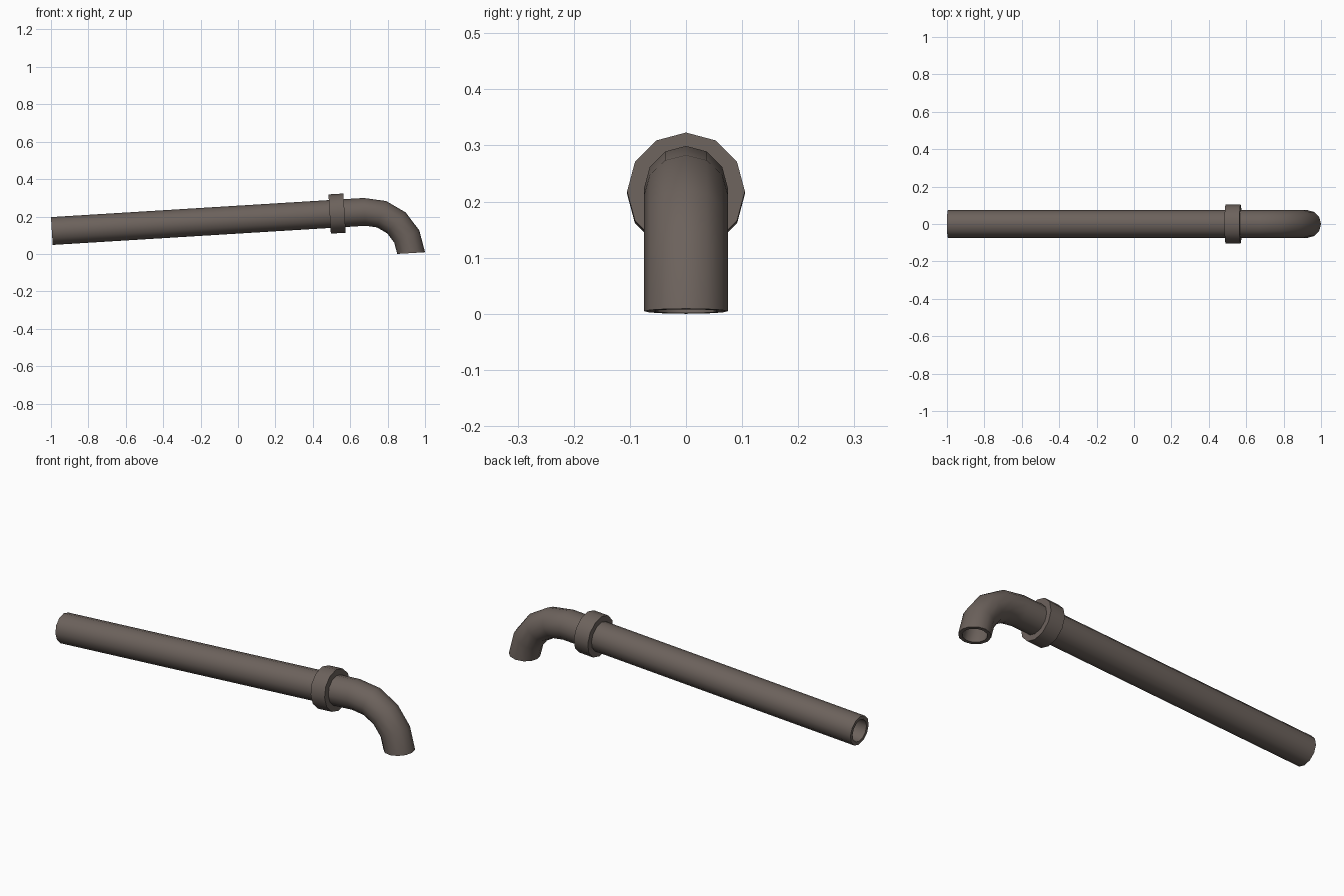
import bpy, bmesh, math
from mathutils import Vector, Matrix

if "Cube" in bpy.data.objects:
    bpy.data.objects.remove(bpy.data.objects["Cube"])

SIDES = 12
TILT = math.radians(3.5)
R_OUT, R_IN = 0.0745, 0.057
BEND_R, BEND_STEPS = 0.235, 4

mat = bpy.data.materials.new("brown grey metal")
mat.diffuse_color = (0.15, 0.122, 0.107, 1)
mat.use_nodes = True
mat.node_tree.nodes["Principled BSDF"].inputs["Base Color"].default_value = mat.diffuse_color

# Frame: bend starts at the local origin, straight pipe runs along -x, tilted
c, s = math.cos(TILT), math.sin(TILT)
start_x = 1 - BEND_R * (c + s) - R_OUT * c
start_z = BEND_R * (c - s) + R_OUT * s
LENGTH = (start_x + 1 - R_OUT * s) / c
FRAME = Matrix.Translation((start_x, 0, start_z)) @ Matrix.Rotation(-TILT, 4, 'Y')


def hollow_sweep(name, stations, r_out, r_in):
    """Tube through (centre, up) stations, with walls and annular ends."""
    bm = bmesh.new()

    def rings(r):
        out = []
        for centre, up in stations:
            ring = []
            for i in range(SIDES):
                a = 2 * math.pi * i / SIDES
                p = centre + up * (r * math.cos(a)) + Vector((0, r * math.sin(a), 0))
                ring.append(bm.verts.new(FRAME @ p))
            out.append(ring)
        return out

    def bridge(a, b):
        for i in range(SIDES):
            j = (i + 1) % SIDES
            bm.faces.new((a[i], a[j], b[j], b[i]))

    outer, inner = rings(r_out), rings(r_in)
    for k in range(len(stations) - 1):
        bridge(outer[k], outer[k + 1])
        bridge(inner[k], inner[k + 1])
    for end in (0, -1):
        bridge(outer[end], inner[end])
    bmesh.ops.recalc_face_normals(bm, faces=bm.faces)
    me = bpy.data.meshes.new(name)
    bm.to_mesh(me)
    bm.free()
    me.materials.append(mat)
    ob = bpy.data.objects.new(name, me)
    bpy.context.collection.objects.link(ob)
    bpy.ops.object.select_all(action='DESELECT')
    ob.select_set(True)
    bpy.context.view_layer.objects.active = ob
    bpy.ops.object.shade_smooth_by_angle(angle=math.radians(35))


# Straight pipe and elbow in one sweep
UP = Vector((0, 0, 1))
path = [(Vector((-LENGTH, 0, 0)), UP)]
for k in range(BEND_STEPS + 1):
    a = math.pi / 2 * k / BEND_STEPS
    up = Vector((math.sin(a), 0, math.cos(a)))
    path.append((Vector((0, 0, -BEND_R)) + up * BEND_R, up))
hollow_sweep("pipe", path, R_OUT, R_IN)

# Collar around the pipe just before the elbow
collar_x = -0.147
hollow_sweep("collar", [(Vector((collar_x + d, 0, 0)), UP) for d in (-0.04, 0.04)],
             0.105, 0.070)
